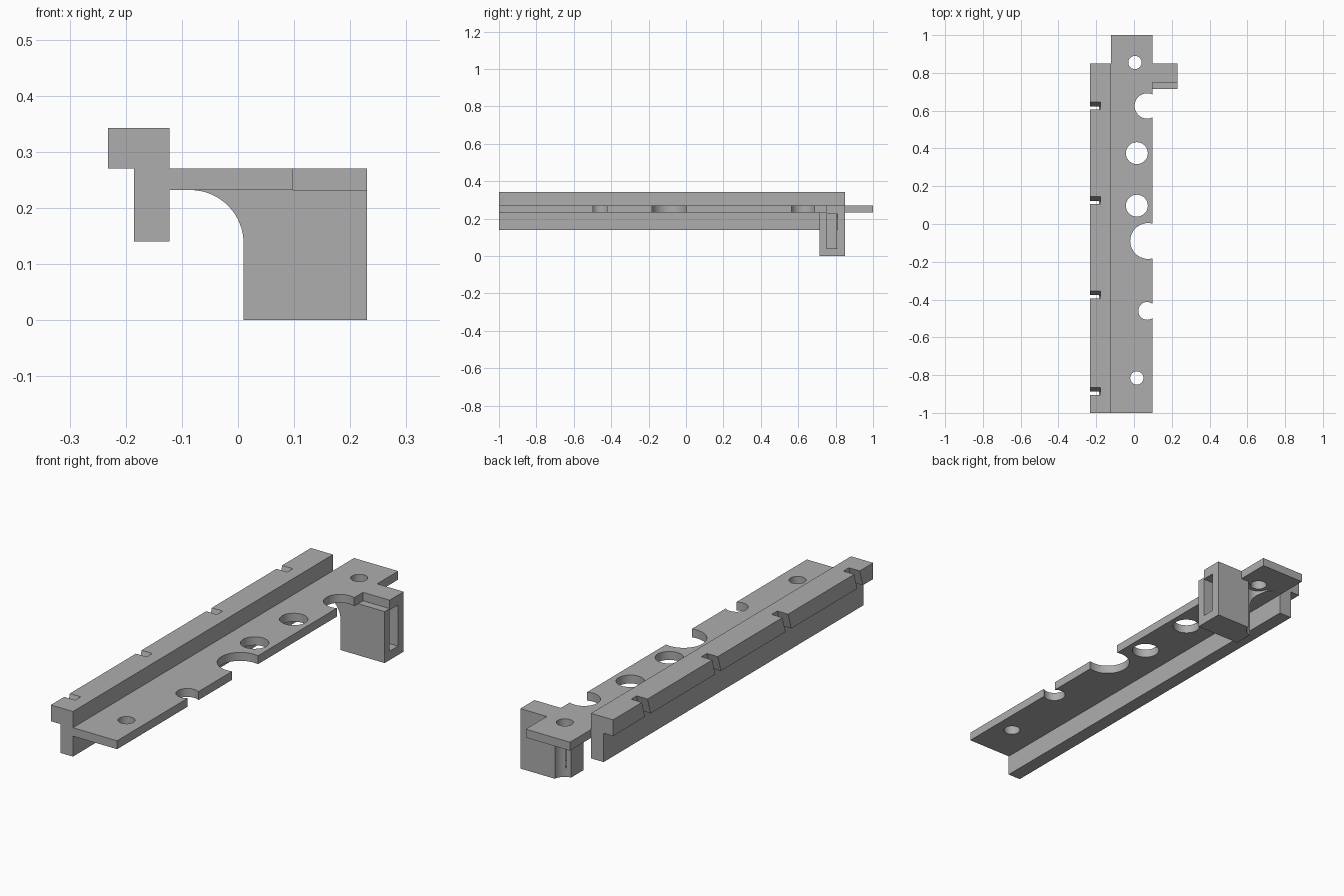
import bpy, bmesh
from math import sin, cos, pi
from mathutils import Vector

old = bpy.data.objects.get("Cube")
if old:
    bpy.data.objects.remove(old, do_unlink=True)

grey = bpy.data.materials.new("plain_grey")
grey.use_nodes = True
colour = (0.42, 0.42, 0.42, 1)
grey.diffuse_color = colour
grey.node_tree.nodes["Principled BSDF"].inputs["Base Color"].default_value = colour


def prism(name, points, sweep):
    """Extrude a closed outline of 3D points along the sweep vector."""
    bm = bmesh.new()
    face = bm.faces.new([bm.verts.new(p) for p in points])
    top = bmesh.ops.extrude_face_region(bm, geom=[face])["geom"]
    verts = [v for v in top if isinstance(v, bmesh.types.BMVert)]
    bmesh.ops.translate(bm, verts=verts, vec=Vector(sweep))
    bmesh.ops.recalc_face_normals(bm, faces=bm.faces)
    mesh = bpy.data.meshes.new(name)
    bm.to_mesh(mesh)
    bm.free()
    mesh.materials.append(grey)
    obj = bpy.data.objects.new(name, mesh)
    bpy.context.collection.objects.link(obj)
    return obj


def cylinder(x, y, r, low, high, n=48):
    ring = [(x + r * cos(2 * pi * i / n), y + r * sin(2 * pi * i / n), low) for i in range(n)]
    return prism("cutter", ring, (0, 0, high - low))


def cut(target, cutter):
    cutter.hide_render = True
    mod = target.modifiers.new("cut", 'BOOLEAN')
    mod.operation, mod.solver, mod.object = 'DIFFERENCE', 'EXACT', cutter
    bpy.context.view_layer.objects.active = target
    bpy.ops.object.modifier_apply(modifier=mod.name)
    bpy.data.objects.remove(cutter, do_unlink=True)


def smooth(obj):
    bpy.ops.object.select_all(action='DESELECT')
    obj.select_set(True)
    bpy.context.view_layer.objects.active = obj
    bpy.ops.object.shade_smooth_by_angle(angle=0.5)


LEFT, INNER, EDGE, OUTER = -0.232, -0.122, 0.098, 0.23
UNDER, TOP = 0.232, 0.27
RAIL_END = 0.85

# Rail: stem with an overhanging head
profile = [(INNER, 0.14), (INNER, 0.343), (LEFT, 0.343), (LEFT, TOP), (-0.185, TOP), (-0.185, 0.14)]
rail = prism("side_rail", [(x, -1, z) for x, z in profile], (0, 1 + RAIL_END, 0))

# Slanted slots in the rail head
for y in (0.625, 0.125, -0.375, -0.885):
    low, high, lean = TOP - 0.01, 0.36, 0.025
    slot = [(-0.3, y - 0.02 - lean, low), (-0.3, y + 0.02 - lean, low),
            (-0.3, y + 0.025, high), (-0.3, y - 0.015, high)]
    cut(rail, prism("cutter", slot, (0.122, 0, 0)))

# Long plate with a tab over the bracket
outline = [(INNER, -1), (EDGE, -1), (EDGE, 0.75), (OUTER, 0.75),
           (OUTER, RAIL_END), (EDGE, RAIL_END), (EDGE, 1), (INNER, 1)]
plate = prism("long_plate", [(x, y, UNDER) for x, y in outline], (0, 0, TOP - UNDER))

# Round holes and open edge notches
for x, y, r in ((0.005, 0.855, 0.035), (0.015, 0.375, 0.058), (0.015, 0.097, 0.058),
                (0.015, -0.815, 0.035), (0.07, 0.625, 0.067), (0.075, -0.09, 0.095),
                (0.07, -0.46, 0.047)):
    cut(plate, cylinder(x, y, r, 0.2, 0.3))
smooth(plate)

# Bracket block with a concave fillet up to the plate
r = 0.095
arc = [(-0.085 + r * sin(a), UNDER - r + r * cos(a)) for a in [i * pi / 32 for i in range(17)]]
shape = [(OUTER, 0), (OUTER, UNDER)] + arc + [(0.01, 0)]
bracket = prism("end_bracket", [(x, 0.715, z) for x, z in shape], (0, RAIL_END - 0.715, 0))

# Side pocket and screw clearance in the bracket
pocket = [(0.03, 0.75, 0.04), (0.03, 0.81, 0.04), (0.03, 0.81, 0.225), (0.03, 0.75, 0.225)]
cut(bracket, prism("cutter", pocket, (0.3, 0, 0)))
cut(bracket, cylinder(0.005, 0.855, 0.053, -0.1, 0.3))
smooth(bracket)
